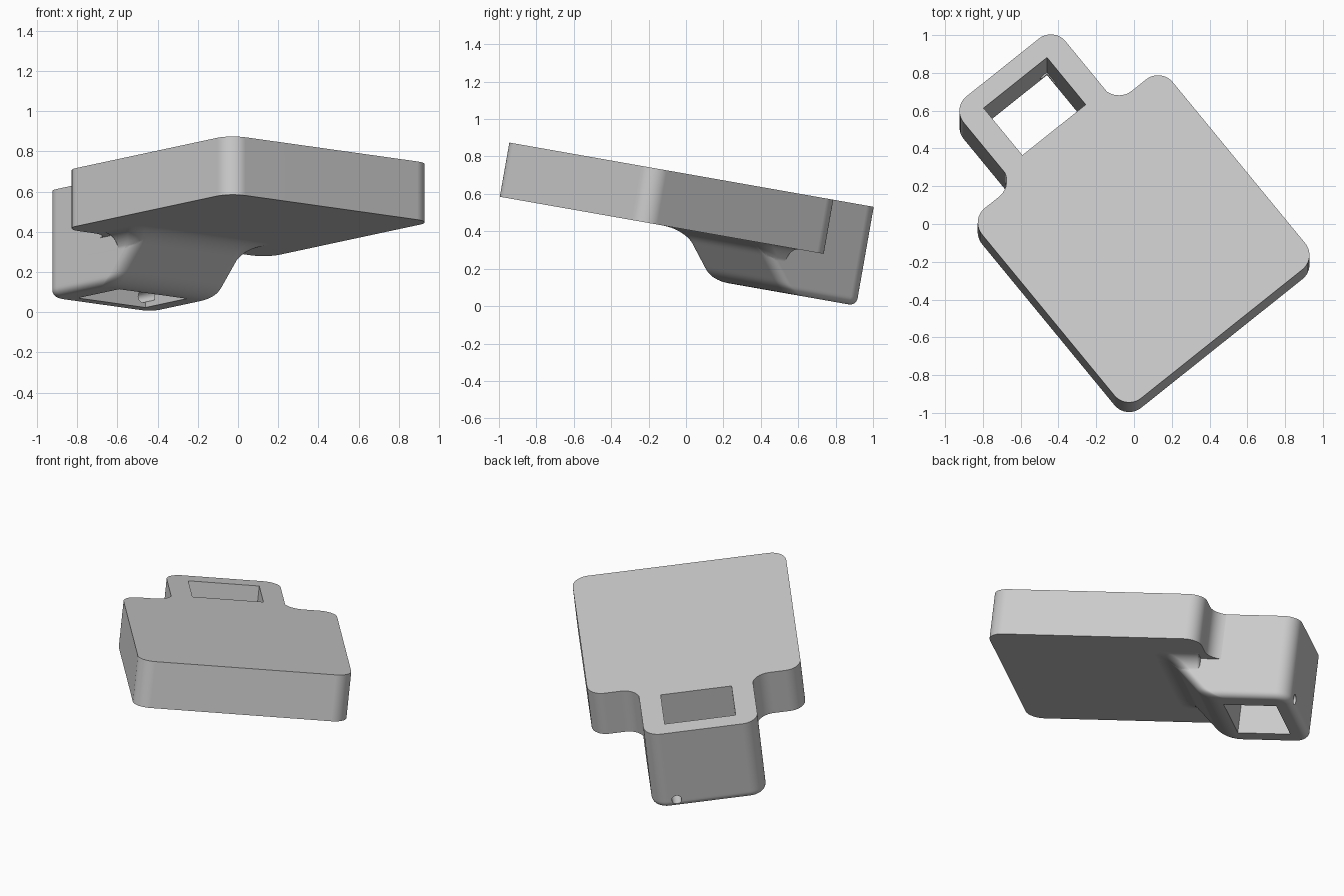
import bpy, bmesh, math
from math import sqrt, cos, sin, pi, radians
from mathutils import Matrix, Vector

if "Cube" in bpy.data.objects:
    bpy.data.objects.remove(bpy.data.objects["Cube"], do_unlink=True)

grey = bpy.data.materials.new("light_grey")
grey.use_nodes = True
grey.diffuse_color = (0.6, 0.6, 0.6, 1)
grey.node_tree.nodes["Principled BSDF"].inputs["Base Color"].default_value = (0.6, 0.6, 0.6, 1)

# Main dimensions, in the untilted frame of the part
TOP, PLATE_BOTTOM, TAB_BOTTOM = 0.697, 0.403, 0.16
PLATE_HALF, PLATE_FRONT, PLATE_BACK = 0.65, -0.847, 0.468
TAB_HALF, TAB_BACK = 0.347, 0.996
DROP = PLATE_BOTTOM - TAB_BOTTOM


def rounded(corners, steps=10):
    """Outline of a right-angled polygon whose corners (x, y, radius) are rounded."""
    pts = []
    for i, (x, y, r) in enumerate(corners):
        p = Vector((x, y))
        to_prev = (Vector(corners[i - 1][:2]) - p).normalized()
        to_next = (Vector(corners[(i + 1) % len(corners)][:2]) - p).normalized()
        c = p + r * (to_prev + to_next)
        for k in range(steps + 1):
            t = k / steps * pi / 2
            pts.append(c - r * (to_next * cos(t) + to_prev * sin(t)))
    return pts


def loft(name, sections, bottom_round=0):
    """Solid through stacked outlines [(height, points), ...], bottom first."""
    bm = bmesh.new()
    rings = [[bm.verts.new((p.x, p.y, z)) for p in pts] for z, pts in sections]
    n = len(rings[0])
    for a, b in zip(rings, rings[1:]):
        for i in range(n):
            j = (i + 1) % n
            bm.faces.new((a[i], a[j], b[j], b[i]))
    base = bm.faces.new(rings[0][::-1])
    bm.faces.new(rings[-1])
    if bottom_round:
        bmesh.ops.bevel(bm, geom=list(base.edges), offset=bottom_round, segments=6,
                        profile=0.5, affect='EDGES')
    bmesh.ops.recalc_face_normals(bm, faces=bm.faces)
    me = bpy.data.meshes.new(name)
    bm.to_mesh(me)
    bm.free()
    me.materials.append(grey)
    ob = bpy.data.objects.new(name, me)
    bpy.context.collection.objects.link(ob)
    return ob


def quarter(d, r):
    """Sideways inset of a quarter round of radius r at height d."""
    return r - sqrt(r * r - (r - d) ** 2) if d < r else 0


def ramp(d):
    """Front position of the socket at height d: a 45 degree slope, eased at both ends."""
    if d > DROP / 2:
        return 2 * 0.465 - DROP - ramp(DROP - d)
    r = 0.2
    if d < r * (1 - cos(pi / 4)):
        return 0.465 + r * math.tan(pi / 8) - sqrt(r * r - (r - d) ** 2)
    return 0.465 - d


def box_outline(half, y0, y1, r0, r1):
    return rounded([(-half, y0, r0), (half, y0, r0), (half, y1, r1), (-half, y1, r1)])


# Plate with filleted notches leading into the socket
half_outline = [(PLATE_HALF, PLATE_FRONT, 0.1), (PLATE_HALF, PLATE_BACK, 0.1),
                (TAB_HALF - 0.004, PLATE_BACK, 0.11), (TAB_HALF - 0.004, 0.75, 0.05)]
outline = half_outline + [(-x, y, r) for x, y, r in reversed(half_outline)]
plate = loft("plate_with_socket",
             [(PLATE_BOTTOM, rounded(outline)), (TOP, rounded(outline))], 0.045)

# Deep socket block with sloped front and rounded bottom rim
sections = []
for k in range(29):
    d = DROP * (1 - cos(pi * k / 28)) / 2
    e = quarter(d, 0.04)
    sections.append((TAB_BOTTOM + d, box_outline(TAB_HALF - e, ramp(d), TAB_BACK - e,
                                                 0.06, 0.1 - e)))
sections.append((TOP, box_outline(TAB_HALF, ramp(DROP), TAB_BACK, 0.06, 0.1)))
socket = loft("socket_block", sections)

# Flare blending the socket sides into the plate underside
sections = []
for k in range(11):
    gap = 0.1 * (1 - k / 10) ** 2
    sections.append((PLATE_BOTTOM - gap,
                     box_outline(TAB_HALF + quarter(gap, 0.1) - 0.003,
                                 ramp(DROP - gap) + 0.004, 0.42, 0.06, 0.02)))
sections.append((PLATE_BOTTOM + 0.06, sections[-1][1]))
flare = loft("underside_flare", sections)

# Cutters: the rectangular slot and the small pin hole in the back wall
slot_pts = [Vector(p) for p in ((-0.216, 0.564), (0.216, 0.564), (0.216, 0.89), (-0.216, 0.89))]
slot = loft("slot_cutter", [(-0.5, slot_pts), (1.5, slot_pts)])
circle = [Vector((0.03 * cos(2 * pi * k / 24), 0.03 * sin(2 * pi * k / 24))) for k in range(24)]
pin = loft("pin_hole_cutter", [(-0.15, circle), (0.15, circle)])
pin.data.transform(Matrix.Translation((0.2, 0.97, 0.213)) @ Matrix.Rotation(pi / 2, 4, 'X'))

bpy.context.view_layer.objects.active = plate
for tool, op in ((socket, 'UNION'), (flare, 'UNION'), (slot, 'DIFFERENCE'), (pin, 'DIFFERENCE')):
    tool.hide_render = True
    mod = plate.modifiers.new(tool.name, 'BOOLEAN')
    mod.operation, mod.object, mod.solver = op, tool, 'EXACT'
    bpy.ops.object.modifier_apply(modifier=mod.name)
    bpy.data.objects.remove(tool, do_unlink=True)

# Turn, then tilt the whole part
plate.data.transform(Matrix.Rotation(radians(-10), 4, 'X') @ Matrix.Rotation(radians(39), 4, 'Z')
                     @ Matrix.Translation((-0.088, 0, 0)))
bpy.ops.object.select_all(action='DESELECT')
plate.select_set(True)
bpy.ops.object.shade_smooth_by_angle(angle=radians(30))
normals = plate.modifiers.new("even_normals", 'WEIGHTED_NORMAL')
normals.keep_sharp = True
